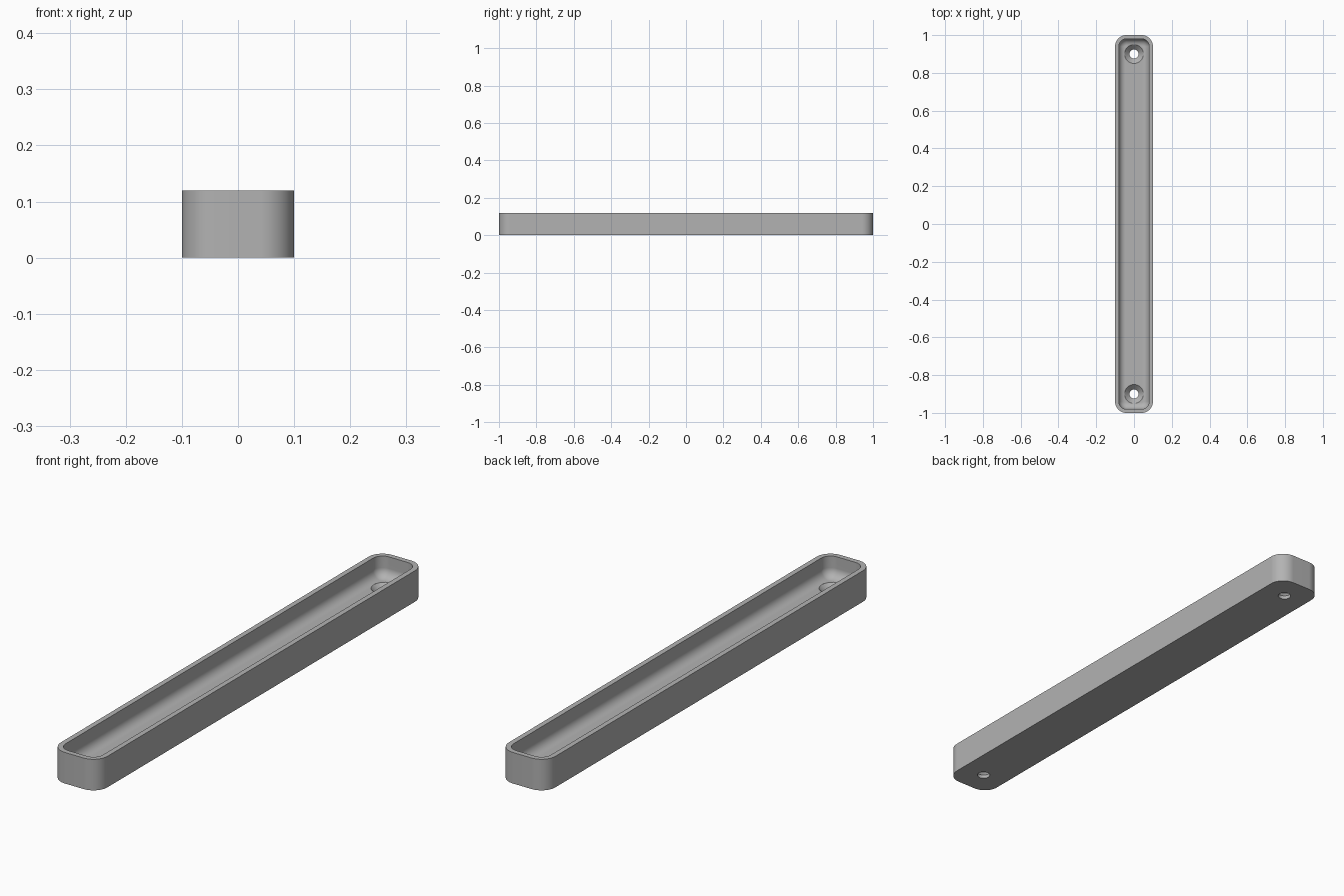
import bpy, bmesh, math

cube = bpy.data.objects.get("Cube")
if cube:
    bpy.data.objects.remove(cube, do_unlink=True)

HALF_X, HALF_Y, HEIGHT = 0.1, 1.0, 0.12
CORNER, WALL, FLOOR, FILLET = 0.06, 0.02, 0.04, 0.035

grey = bpy.data.materials.new("plain grey")
grey.use_nodes = True
colour = (0.45, 0.45, 0.45, 1)
grey.diffuse_color = colour
grey.node_tree.nodes["Principled BSDF"].inputs["Base Color"].default_value = colour


def make_object(name, bm):
    bmesh.ops.recalc_face_normals(bm, faces=bm.faces)
    mesh = bpy.data.meshes.new(name)
    bm.to_mesh(mesh)
    bm.free()
    obj = bpy.data.objects.new(name, mesh)
    obj.data.materials.append(grey)
    bpy.context.collection.objects.link(obj)
    return obj


def rounded_ring(bm, inset, z, steps=10):
    """Rounded rectangle, drawn in from the outer edge by inset."""
    r = CORNER - inset
    verts = []
    for quarter, (sx, sy) in enumerate([(1, 1), (-1, 1), (-1, -1), (1, -1)]):
        for i in range(steps + 1):
            a = (quarter + i / steps) * math.pi / 2
            verts.append(bm.verts.new((sx * (HALF_X - CORNER) + r * math.cos(a),
                                       sy * (HALF_Y - CORNER) + r * math.sin(a), z)))
    return verts


def circle_ring(bm, y, radius, z, steps=40):
    angles = [i * math.tau / steps for i in range(steps)]
    return [bm.verts.new((radius * math.cos(a), y + radius * math.sin(a), z)) for a in angles]


def loft(bm, rings):
    """Skin neighbouring rings and cap both ends."""
    for a, b in zip(rings, rings[1:]):
        for i in range(len(a)):
            j = (i + 1) % len(a)
            bm.faces.new((a[i], a[j], b[j], b[i]))
    bm.faces.new(rings[0])
    bm.faces.new(rings[-1])


# Tray: outer wall, rim, inner wall and rounded transition to the floor
bm = bmesh.new()
profile = [(0, 0), (0, HEIGHT), (WALL, HEIGHT)]
for i in range(9):
    a = i / 8 * math.pi / 2
    profile.append((WALL + FILLET * (1 - math.cos(a)),
                    FLOOR + FILLET * (1 - math.sin(a))))
loft(bm, [rounded_ring(bm, inset, z) for inset, z in profile])
tray = make_object("tray", bm)

# Countersunk screw holes near both ends
bm = bmesh.new()
for y in (-0.9, 0.9):
    hole = [(0.024, -0.02), (0.024, 0.014), (0.05, FLOOR), (0.05, FLOOR + 0.02)]
    loft(bm, [circle_ring(bm, y, radius, z) for radius, z in hole])
cutter = make_object("screw_hole_cutter", bm)
cutter.hide_render = True

cut = tray.modifiers.new("screw holes", 'BOOLEAN')
cut.operation = 'DIFFERENCE'
cut.solver = 'EXACT'
cut.object = cutter

bpy.ops.object.select_all(action='DESELECT')
tray.select_set(True)
bpy.context.view_layer.objects.active = tray
bpy.ops.object.modifier_apply(modifier=cut.name)
bpy.data.objects.remove(cutter, do_unlink=True)

# Smooth curves with crisp rims and flat faces
bpy.ops.object.shade_smooth_by_angle(angle=math.radians(30))
weighted = tray.modifiers.new("flat face normals", 'WEIGHTED_NORMAL')
weighted.keep_sharp = True
